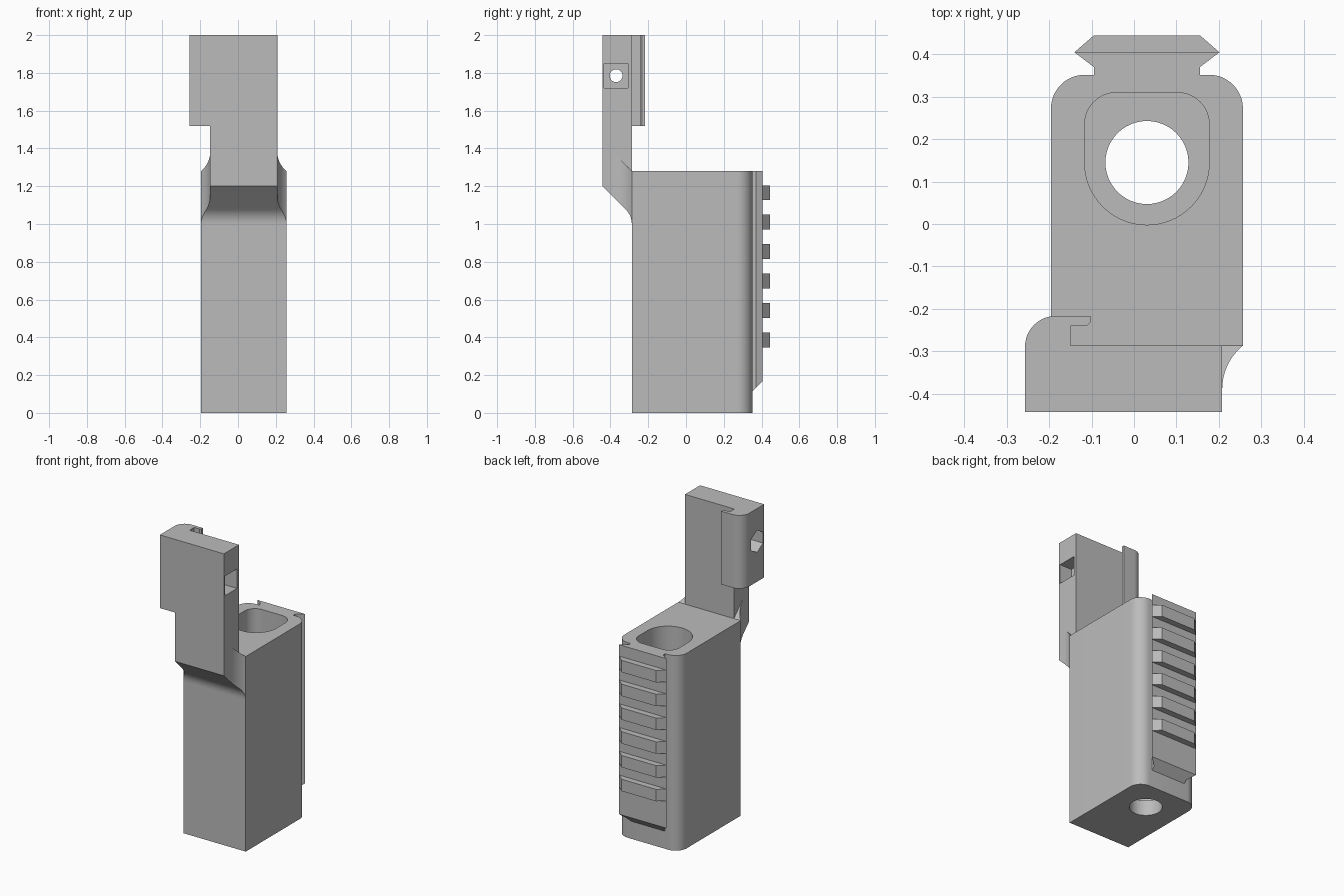
import bpy, bmesh, math

if "Cube" in bpy.data.objects:
    bpy.data.objects.remove(bpy.data.objects["Cube"])

CX = 0.0305                      # centre line of body, rail and arm
BODY_W, ARM_W = 0.2265, 0.1775   # half widths
FRONT, ARM_FRONT, TOP = -0.287, -0.443, 1.28

gray = bpy.data.materials.new("plain gray")
gray.diffuse_color = (0.5, 0.5, 0.5, 1)
gray.use_nodes = True
gray.node_tree.nodes["Principled BSDF"].inputs["Base Color"].default_value = gray.diffuse_color


def finish(name, bm):
    bmesh.ops.remove_doubles(bm, verts=bm.verts, dist=1e-5)
    bmesh.ops.recalc_face_normals(bm, faces=bm.faces)
    me = bpy.data.meshes.new(name)
    bm.to_mesh(me)
    bm.free()
    me.materials.append(gray)
    ob = bpy.data.objects.new(name, me)
    bpy.context.collection.objects.link(ob)
    return ob


def prism(name, pts, lo, hi, axis="z"):
    """Extrude a closed 2D profile along z (x,y points) or x (y,z points)."""
    bm = bmesh.new()
    place = (lambda p, h: (p[0], p[1], h)) if axis == "z" else (lambda p, h: (h, p[0], p[1]))
    a = [bm.verts.new(place(p, lo)) for p in pts]
    b = [bm.verts.new(place(p, hi)) for p in pts]
    bm.faces.new(a)
    bm.faces.new(b)
    for i in range(len(pts)):
        j = (i + 1) % len(pts)
        bm.faces.new((a[i], a[j], b[j], b[i]))
    return finish(name, bm)


def arc(cx, cy, r, a0, a1, n=12):
    return [(cx + r * math.cos(math.radians(a0 + (a1 - a0) * i / n)),
             cy + r * math.sin(math.radians(a0 + (a1 - a0) * i / n))) for i in range(n + 1)]


def activate(ob):
    bpy.ops.object.select_all(action="DESELECT")
    bpy.context.view_layer.objects.active = ob
    ob.select_set(True)


def cut(ob, cutter):
    m = ob.modifiers.new("cut", "BOOLEAN")
    m.operation, m.solver, m.object = "DIFFERENCE", "EXACT", cutter
    activate(ob)
    bpy.ops.object.modifier_apply(modifier=m.name)
    bpy.data.objects.remove(cutter)


# Main body with rounded back corners
r, back = 0.08, 0.352
body = prism("body", [(CX - BODY_W, FRONT), (CX + BODY_W, FRONT)]
             + arc(CX + BODY_W - r, back - r, r, 0, 90)
             + arc(CX - BODY_W + r, back - r, r, 90, 180), 0, TOP)

# Deep pocket with round front, and a bore through the floor
pr, pc, cr, pb = 0.147, 0.145, 0.075, 0.31
pocket = (arc(CX, pc, pr, 180, 360, 32)
          + arc(CX + pr - cr, pb - cr, cr, 0, 90)
          + arc(CX - pr + cr, pb - cr, cr, 90, 180))
cut(body, prism("pocket_cutter", pocket, 0.1, TOP + 0.1))
cut(body, prism("bore_cutter", arc(CX, pc, 0.098, 0, 360, 48)[:-1], -0.1, 0.2))

# Dovetail rail on the back, bottom end sloped at 45 degrees
half = [(0.125, 0.34), (0.125, 0.370), (0.171, 0.405)]
rail = prism("rail", [(CX + x, y) for x, y in half]
             + [(CX - x, y) for x, y in reversed(half)], 0.1, TOP)
for v in rail.data.vertices:
    if v.co.z < 0.5:
        v.co.z = 0.115 + (v.co.y - back)

# Six tapered rail teeth
for i in range(6):
    z = 0.347 + i * 0.156
    prism("rail_tooth_%d" % (i + 1),
          [(CX - 0.171, 0.405), (CX + 0.171, 0.405), (CX + 0.125, 0.445), (CX - 0.125, 0.445)],
          z, z + 0.078)


# Underside of the arm: a fillet that runs into a 45 degree slope
def underside(y):
    if y > -0.319:
        c = min(1, (y + 0.396) / 0.109)
        return 1.0 + 0.109 * math.sqrt(1 - c * c)
    return 0.758 - y


ys = [FRONT - 0.103 * (i / 16) ** 2 for i in range(17)]
arm = prism("arm", [(FRONT, 1.52)] + [(y, underside(y)) for y in ys]
            + [(ARM_FRONT, 1.2), (ARM_FRONT, 1.52)], CX - ARM_W, CX + ARM_W, "x")

# Curved flares that blend the arm sides into the wider body
for side, label in ((1, "right"), (-1, "left")):
    bm = bmesh.new()
    rings = []
    for y in ys:
        flare = 0.133 - math.sqrt(max(0, 0.133 ** 2 - (y + 0.39) ** 2))
        xi, xo = CX + side * ARM_W, CX + side * (ARM_W + flare)
        zb, zt = underside(y), TOP + FRONT - y
        rings.append([bm.verts.new((x, y, z)) for x, z in
                      ((xi, zb), (xo, zb), (xo, zt), (xi, zt))])
    bm.faces.new(rings[0])
    for a, b in zip(rings, rings[1:]):
        for i in range(4):
            j = (i + 1) % 4
            bm.faces.new((a[i], a[j], b[j], b[i]))
    finish("arm_flare_" + label, bm)

# Head of the arm with a hooked edge
hook = [(-0.257, ARM_FRONT), (CX + ARM_W, ARM_FRONT), (CX + ARM_W, FRONT),
        (-0.15, FRONT), (-0.15, -0.24), (-0.111, -0.24), (-0.103, -0.232), (-0.103, -0.217)]
head = prism("head", hook + arc(-0.185, -0.289, 0.072, 90, 180), 1.52, 2.0)

# Cross hole with a square recess on the right and a hexagonal one on the left
hy, hz, s = -0.37, 1.785, 0.064
cut(head, prism("hole_cutter", arc(hy, hz, 0.034, 0, 360, 24)[:-1], -0.4, 0.4, "x"))
cut(head, prism("square_cutter", [(hy - s, hz - s), (hy + s, hz - s), (hy + s, hz + s),
                                  (hy - s, hz + s)], 0.12, 0.4, "x"))
cut(head, prism("hex_cutter", arc(hy, hz, 0.072, 30, 390, 6)[:-1], -0.4, -0.17, "x"))

# Smooth curved surfaces while keeping hard edges
for ob in list(bpy.context.collection.objects):
    activate(ob)
    bpy.ops.object.shade_smooth_by_angle(angle=math.radians(25))
